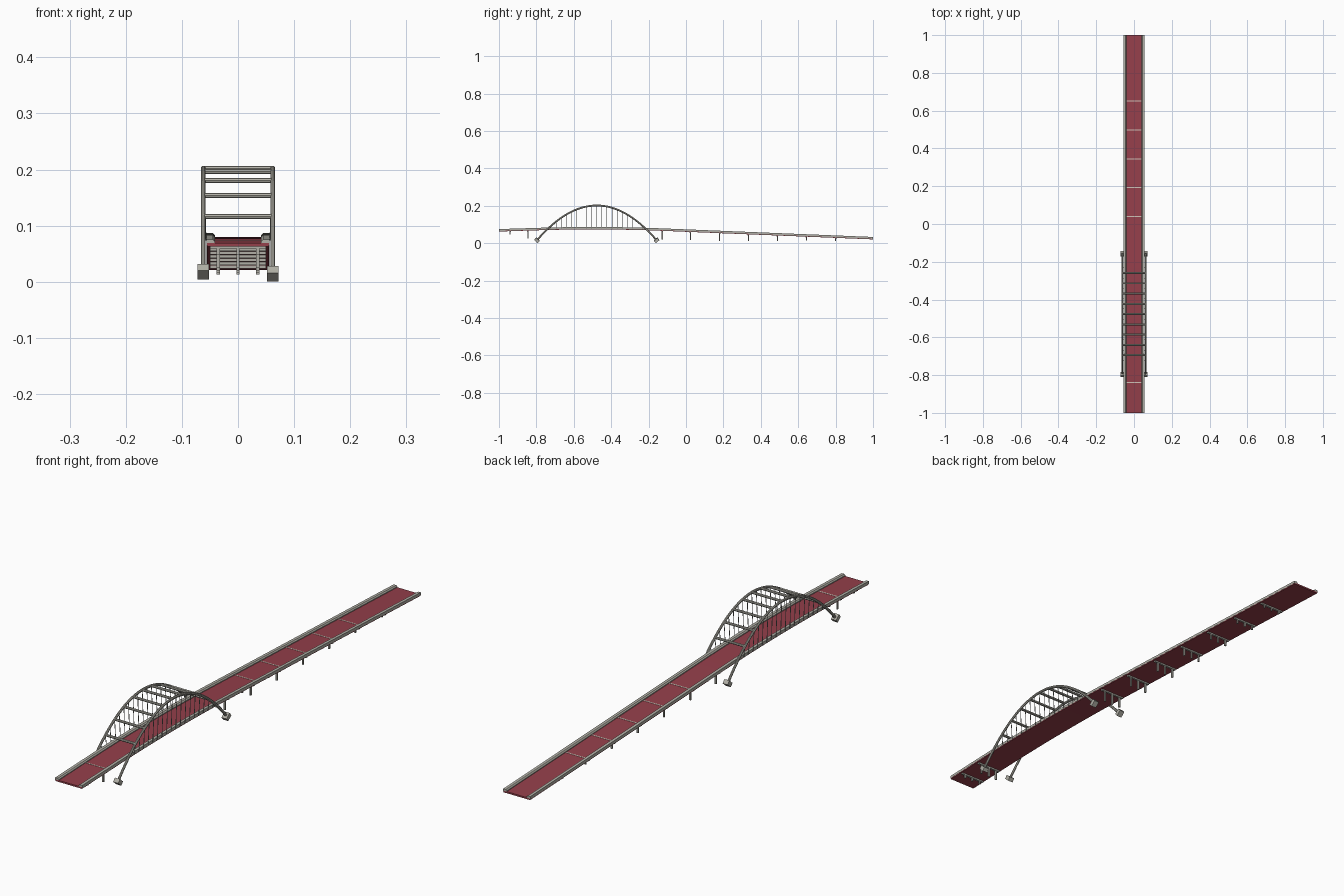
import bpy, bmesh, math
from mathutils import Matrix, Vector

cube = bpy.data.objects.get("Cube")
if cube:
    bpy.data.objects.remove(cube, do_unlink=True)


def material(name, rgb):
    m = bpy.data.materials.new(name)
    m.use_nodes = True
    m.diffuse_color = (*rgb, 1)
    m.node_tree.nodes["Principled BSDF"].inputs["Base Color"].default_value = (*rgb, 1)
    return m


RED = material("deck red", (0.30, 0.05, 0.07))
CONCRETE = material("concrete grey", (0.44, 0.43, 0.38))
STEEL = material("steel grey", (0.36, 0.37, 0.34))
JOINT = material("joint pale", (0.62, 0.52, 0.46))

MID, HALF, FOOT_Z, TOP_Z = -0.477, 0.32, 0.016, 0.202
ARCH_X = 0.062


def deck_z(y):
    """Height of the road surface: a hump with straight ramps."""
    c = min(max(y, -0.8), -0.12)
    slope = -0.107 * (c + 0.5)
    return 0.08 - 0.0535 * (c + 0.5) ** 2 + slope * (y - c)


def arch_z(y):
    return TOP_Z - (TOP_Z - FOOT_Z) * ((y - MID) / HALF) ** 2


def finish(name, bm, mat):
    bmesh.ops.recalc_face_normals(bm, faces=bm.faces)
    me = bpy.data.meshes.new(name)
    bm.to_mesh(me)
    bm.free()
    me.materials.append(mat)
    ob = bpy.data.objects.new(name, me)
    bpy.context.collection.objects.link(ob)
    return ob


def add_box(bm, centre, size, turn=0):
    mat = Matrix.Translation(centre) @ Matrix.Rotation(turn, 4, 'X') @ Matrix.Diagonal((*size, 1))
    bmesh.ops.create_cube(bm, size=1, matrix=mat)


def add_rod(bm, a, b, radius, sides):
    a, b = Vector(a), Vector(b)
    turn = (b - a).to_track_quat('Z', 'Y').to_matrix().to_4x4()
    bmesh.ops.create_cone(bm, cap_ends=True, segments=sides, radius1=radius, radius2=radius,
                          depth=(b - a).length, matrix=Matrix.Translation((a + b) / 2) @ turn)


def sweep(bm, rings):
    """Skin a list of equal vertex rings and cap both ends."""
    rings = [[bm.verts.new(p) for p in ring] for ring in rings]
    n = len(rings[0])
    for r, s in zip(rings, rings[1:]):
        for i in range(n):
            bm.faces.new((r[i], r[(i + 1) % n], s[(i + 1) % n], s[i]))
    bm.faces.new(rings[0])
    bm.faces.new(rings[-1])


def deck_strip(name, section, mat):
    """Sweep an (x, height above road) section along the deck."""
    bm = bmesh.new()
    ys = [-1 + i / 30 for i in range(61)]
    sweep(bm, [[(x, y, deck_z(y) + h) for x, h in section] for y in ys])
    return finish(name, bm, mat)


# Road slab and edge kerbs
deck_strip("deck_slab", [(-0.055, -0.006), (0.055, -0.006), (0.055, 0), (-0.055, 0)], RED)
KERB = [(0.041, 0), (0.056, -0.003), (0.056, 0.007), (0.045, 0.007), (0.041, 0.003)]
for side, word in ((1, "left"), (-1, "right")):
    deck_strip(word + "_kerb", [(side * x, h) for x, h in KERB], CONCRETE)

# Expansion joints: thin plates across the road
bm = bmesh.new()
for y in (-0.84, 0.04, 0.193, 0.344, 0.498, 0.652):
    add_box(bm, (0, y, deck_z(y) + 0.0003), (0.082, 0.005, 0.001), -0.04)
finish("expansion_joints", bm, JOINT)

# Piers: a cap beam on three columns
PIERS = {-0.94: 0.048, -0.845: 0.025, -0.127: 0.020, 0.024: 0.017, 0.18: 0.013,
         0.334: 0.013, 0.489: 0.013, 0.644: 0.014, 0.80: 0.013}
for i, (y, foot) in enumerate(PIERS.items()):
    bm = bmesh.new()
    under = deck_z(y) - 0.006
    add_box(bm, (0, y, under - 0.0025), (0.1, 0.008, 0.006))
    for x in (-0.035, 0, 0.035):
        add_box(bm, (x, y, (under + foot) / 2), (0.006, 0.006, under - foot))
    finish(f"pier_{i + 1}", bm, CONCRETE)

# Arches with tilted footings and hangers
slope = math.atan(2 * (TOP_Z - FOOT_Z) / HALF)
for side, word in ((1, "left"), (-1, "right")):
    x = side * ARCH_X
    lift = 0 if side > 0 else 0.004
    bm = bmesh.new()
    rings = []
    for i in range(33):
        t = i / 16 - 1
        y = MID + HALF * t
        a = math.atan(-2 * (TOP_Z - FOOT_Z) * t / HALF)
        ring = []
        for k in range(8):
            u = math.tau * (k + 0.5) / 8
            v = 0.0052 * math.sin(u)
            ring.append((x + 0.0045 * math.cos(u), y - v * math.sin(a), arch_z(y) + v * math.cos(a)))
        rings.append(ring)
    sweep(bm, rings)
    arch = finish(word + "_arch", bm, CONCRETE)
    bpy.ops.object.select_all(action='DESELECT')
    arch.select_set(True)
    bpy.context.view_layer.objects.active = arch
    bpy.ops.object.shade_smooth_by_angle(angle=math.radians(30))

    bm = bmesh.new()
    for end in (-1, 1):
        add_box(bm, (x, MID + end * HALF, 0.0141 + lift), (0.021, 0.024, 0.016),
                end * (math.pi / 2 - slope))
    finish(word + "_footings", bm, CONCRETE)

    bm = bmesh.new()
    for i in range(-9, 10):
        y = MID + i * 0.0272
        if arch_z(y) > deck_z(y):
            add_rod(bm, (side * 0.0575, y, deck_z(y) - 0.003), (x, y, arch_z(y)), 0.0013, 6)
    finish(word + "_hangers", bm, STEEL)

# Cross beams tying the arches together
bm = bmesh.new()
for i in range(-4, 5):
    y = MID + i * 0.0543
    add_rod(bm, (-ARCH_X, y, arch_z(y)), (ARCH_X, y, arch_z(y)), 0.0048, 8)
finish("cross_beams", bm, CONCRETE)
